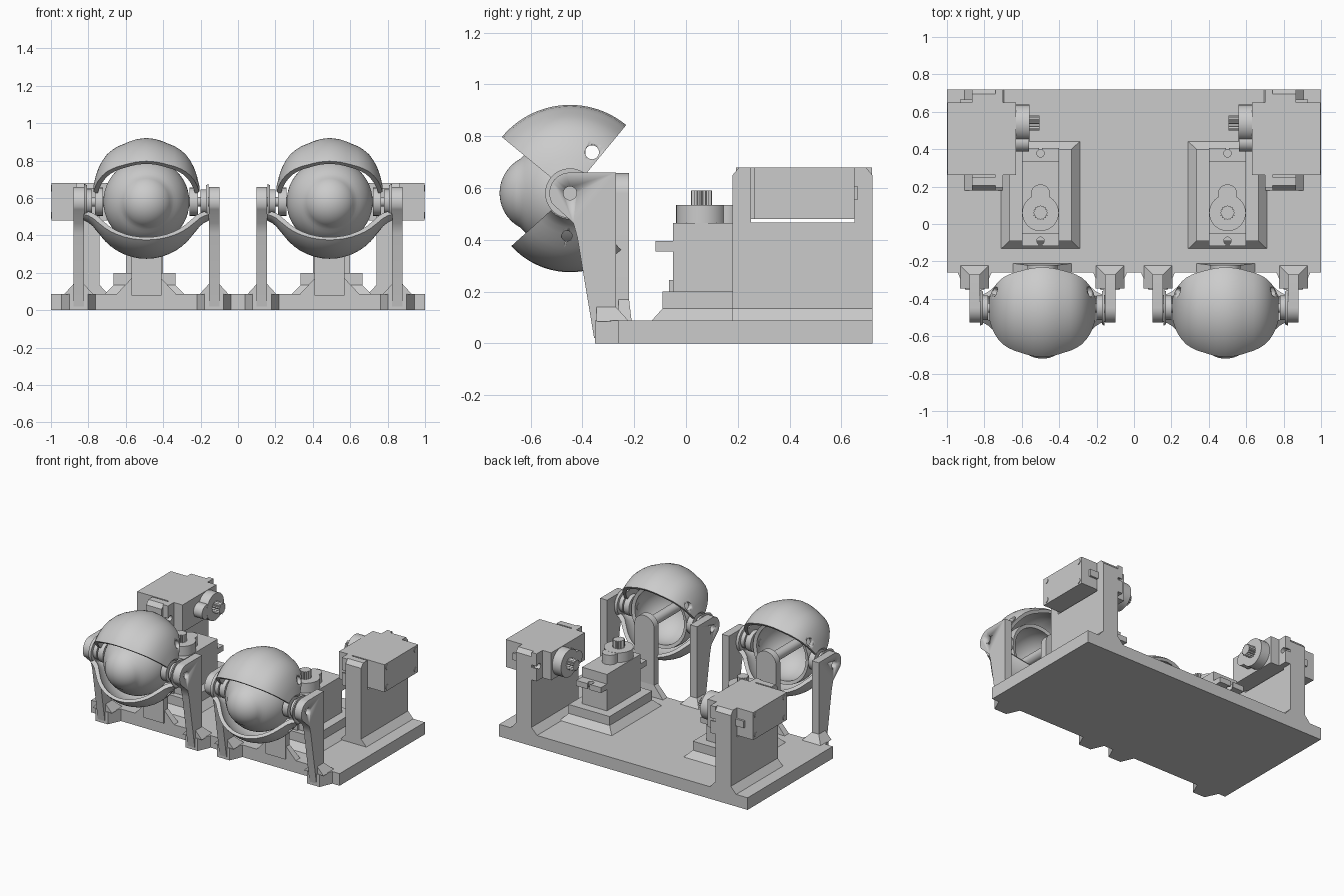
import bpy, bmesh
from math import sin, cos, pi, radians, sqrt
from mathutils import Matrix, Vector

cube = bpy.data.objects.get("Cube")
if cube:
    bpy.data.objects.remove(cube)

grey = bpy.data.materials.new("plain_grey")
grey.use_nodes = True
COLOUR = (0.6, 0.6, 0.6, 1)
grey.diffuse_color = COLOUR
grey.node_tree.nodes["Principled BSDF"].inputs["Base Color"].default_value = COLOUR
IDENT = Matrix.Identity(4)


def build(name, verts, faces, m=IDENT, smooth=False):
    bm = bmesh.new()
    vs = [bm.verts.new(m @ Vector(v)) for v in verts]
    for f in faces:
        bm.faces.new([vs[i] for i in f])
    bmesh.ops.remove_doubles(bm, verts=bm.verts, dist=1e-5)
    bmesh.ops.recalc_face_normals(bm, faces=bm.faces)
    me = bpy.data.meshes.new(name)
    bm.to_mesh(me)
    bm.free()
    me.materials.append(grey)
    ob = bpy.data.objects.new(name, me)
    bpy.context.collection.objects.link(ob)
    if smooth:
        select(ob)
        bpy.ops.object.shade_smooth_by_angle(angle=radians(35))
    return ob


def select(ob):
    bpy.ops.object.select_all(action='DESELECT')
    ob.select_set(True)
    bpy.context.view_layer.objects.active = ob


def loft(name, low, high, m=IDENT, smooth=False):
    """Solid between two matching outlines."""
    n = len(low)
    faces = [list(range(n)), list(range(n, 2 * n))]
    faces += [[i, (i + 1) % n, (i + 1) % n + n, i + n] for i in range(n)]
    return build(name, low + high, faces, m, smooth)


def rect(x, y, z):
    return [(x[0], y[0], z), (x[1], y[0], z), (x[1], y[1], z), (x[0], y[1], z)]


def box(name, x, y, z, m=IDENT):
    return loft(name, rect(x, y, z[0]), rect(x, y, z[1]), m)


def side_prism(name, outline, x, m=IDENT, smooth=False):
    """Outline in (y, z), extruded along x."""
    return loft(name, [(x[0], *p) for p in outline], [(x[1], *p) for p in outline], m, smooth)


def lathe(name, path, m=IDENT, start=0, end=360, steps=48):
    """Turn a path of (height, radius) about local z; a part turn gets end caps."""
    n = len(path)
    verts, faces = [], []
    for k in range(steps + 1):
        t = radians(start + (end - start) * k / steps)
        verts += [(r * cos(t), r * sin(t), a) for a, r in path]
    for k in range(steps):
        for i in range(n - 1):
            p = k * n + i
            faces.append([p, p + 1, p + n + 1, p + n])
    if end - start < 360:
        last = steps * n
        faces += [list(range(n - 1)), list(range(last, last + n - 1))]
    return build(name, verts, faces, m, True)


def cyl(name, r, z0, z1, m=IDENT, steps=32):
    return lathe(name, [(z0, 0), (z0, r), (z1, r), (z1, 0)], m, steps=steps)


def cut(ob, tool):
    mod = ob.modifiers.new("hole", 'BOOLEAN')
    mod.object = tool
    mod.solver = 'EXACT'
    select(ob)
    bpy.ops.object.modifier_apply(modifier=mod.name)
    bpy.data.objects.remove(tool)


def axes(origin, x, y, z):
    m = Matrix((x, y, z)).transposed().to_4x4()
    m.translation = origin
    return m


def servo(name, m):
    """Local x is across, y along the case, z along the shaft; z = 0 is the case top."""
    box(name + "_case", (-.1, .1), (-.11, .278), (-.366, 0), m)
    tab = box(name + "_mounting_tab", (-.1, .1), (-.178, .346), (-.11, -.07), m)
    for v, edge in ((-.15, -.2), (.318, .37)):
        cut(tab, cyl("cutter", .02, -.2, .2, m @ Matrix.Translation((0, v, 0)), 16))
        cut(tab, box("cutter", (-.009, .009), sorted((v, edge)), (-.2, .2), m))
    cyl(name + "_gear_hub", .098, 0, .07, m)
    cyl(name + "_gear_lobe", .052, 0, .069, m @ Matrix.Translation((0, .1, 0)))
    teeth = 16
    ring = [((.041 - .008 * (i % 2)) * cos(pi * i / teeth), (.041 - .008 * (i % 2)) * sin(pi * i / teeth))
            for i in range(2 * teeth)]
    loft(name + "_shaft", [(*p, .06) for p in ring], [(*p, .125) for p in ring], m)
    for u in (-.072, .072):
        for v in (-.08, .248):
            cyl(name + "_screw", .018, -.37, -.36, m @ Matrix.Translation((u, v, 0)), 16)
    box(name + "_cable_socket", (-.025, .025), (-.125, -.1), (-.3, -.22), m)


# Base plate
box("base_plate", (-1, 1), (-.26, .72), (0, .088))

# Eyelid sections: outer half profile, mirrored, with an inner wall
R = .305
UPPER = [(0, .341), (.05, .335), (.09, .322), (.12, .309), (.15, .297), (.18, .279),
         (.21, .254), (.235, .22), (.255, .182), (.27, .14), (.283, .085)]
LOWER = [(a, sqrt(R * R - a * a)) for a in (0, .04, .08, .12, .16, .19, .22, .245)]
LOWER += [(.265, .158), (.285, .132), (.31, .112), (.335, .1)]


def lid_section(half, wall):
    inner = [(a * (1 - wall / .3), max(r - wall, .06)) for a, r in half]

    def full(h):
        return [(-a, r) for a, r in reversed(h[1:])] + h
    loop = full(half) + full(inner)[::-1]
    return loop + loop[:1]


# Eyeball section: open-backed shell with a cornea bulge, front is negative
BALL, CORNEA, SHIFT = .23, .15, .122
outer = [(-BALL * cos(t), BALL * sin(t)) for t in (radians(105 - 5 * i) for i in range(14))]
outer += [(-SHIFT - CORNEA * cos(t), CORNEA * sin(t)) for t in (radians(62 - 62 * i / 10) for i in range(11))]
inner = [(-.205 * cos(t), .205 * sin(t)) for t in (radians(105 * i / 18) for i in range(19))]
EYE = outer + inner + outer[:1]

EY, EZ, EX = -.448, .58, .49

for side, s in (("left", 1), ("right", -1)):
    cx = s * EX
    centre = Vector((cx, EY, EZ))
    along_x = axes(centre, (0, 1, 0), (0, 0, 1), (1, 0, 0))
    along_y = axes(centre, (0, 0, 1), (1, 0, 0), (0, 1, 0))

    # Eye and lids
    lathe(side + "_eyeball", EYE, along_y)
    cyl(side + "_eye_rod", .035, -.215, .19, along_y)
    up = lathe(side + "_upper_lid", lid_section(UPPER, .022), along_x, 50.5, 140.5, 32)
    cut(up, cyl("cutter", .027, -.5, .5, along_x @ Matrix.Translation((.085, .158, 0)), 24))
    low = lathe(side + "_lower_lid", lid_section(LOWER, .022), along_x, 222, 312, 32)
    cut(low, cyl("cutter", .02, -.5, .5, along_x @ Matrix.Translation((-.012, -.165, 0)), 24))

    # Lid hubs and pivot arms
    for d in (-1, 1):
        hub = along_x @ Matrix.Diagonal((1, 1, d, 1))
        cyl(side + "_upper_lid_hub", .075, .232, .275, hub)
        cyl(side + "_lower_lid_hub", .066, .29, .325, hub)
        lathe(side + "_lower_lid_flange", [(.318, 0), (.318, .088), (.333, .096), (.333, 0)], hub)
        cyl(side + "_pivot_pin", .026, .2, .345, hub)
        ax = cx + d * .362
        arc = [(EY + .08 * cos(t), EZ + .08 * sin(t)) for t in (radians(90 + 12 * i) for i in range(11))]
        outline = arc + [(-.435, .465), (-.42, .41), (-.355, .02), (-.27, .02), (-.27, .66)]
        arm = side_prism(side + "_pivot_arm", outline, (ax - .028, ax + .028), smooth=True)
        cut(arm, cyl("cutter", .026, -.6, .6, along_x, 24))
        # Foot below the arm, with a sloped gusset
        plan = [(-.095, -.25), (.095, -.25), (.05, -.352), (-.05, -.352)]
        loft(side + "_arm_foot", [(ax + x, y, 0) for x, y in plan], [(ax + x, y, .088) for x, y in plan])
        loft(side + "_arm_gusset", rect((ax - .078, ax + .078), (-.345, -.22), .085),
             rect((ax - .028, ax + .028), (-.345, -.27), .14))

    # Eye post with a rounded top
    arch = [(.08 * cos(t), EZ + .078 * sin(t)) for t in (pi * i / 16 for i in range(17))]
    shape = arch + [(-.08, .08), (.08, .08)]
    loft(side + "_eye_post", [(cx + x, -.27, z) for x, z in shape],
         [(cx + x, -.22, z) for x, z in shape], smooth=True)
    loft(side + "_eye_post_foot", rect((cx - .16, cx + .16), (-.26, -.21), .085),
         rect((cx - .08, cx + .08), (-.26, -.22), .17))

    # Inner servo on its stepped pedestal
    px = s * .5
    loft(side + "_pedestal_slope", rect((px - .213, px + .213), (-.135, .443), .085),
         rect((px - .165, px + .165), (-.09, .4), .135))
    box(side + "_pedestal", (px - .165, px + .165), (-.09, .4), (.13, .2))
    servo(side + "_inner_servo", axes(Vector((px, .06, .465)), (1, 0, 0), (0, 1, 0), (0, 0, 1)))

    # Outer servo in its notched tower
    tx = sorted((s * .74, s * .865))
    notch = [(.18, .08), (.72, .08), (.72, .65), (.695, .68), (.65, .68), (.65, .467),
             (.252, .467), (.252, .68), (.205, .68), (.18, .65)]
    side_prism(side + "_servo_tower", notch, tx)
    loft(side + "_tower_slope", rect(sorted((s * .693, s * .91)), (.18, .72), .085),
         rect(tx, (.18, .72), .135))
    servo(side + "_outer_servo", axes(Vector((s * .63, .54, EZ)), (0, 0, 1), (0, -1, 0), (-s, 0, 0)))
